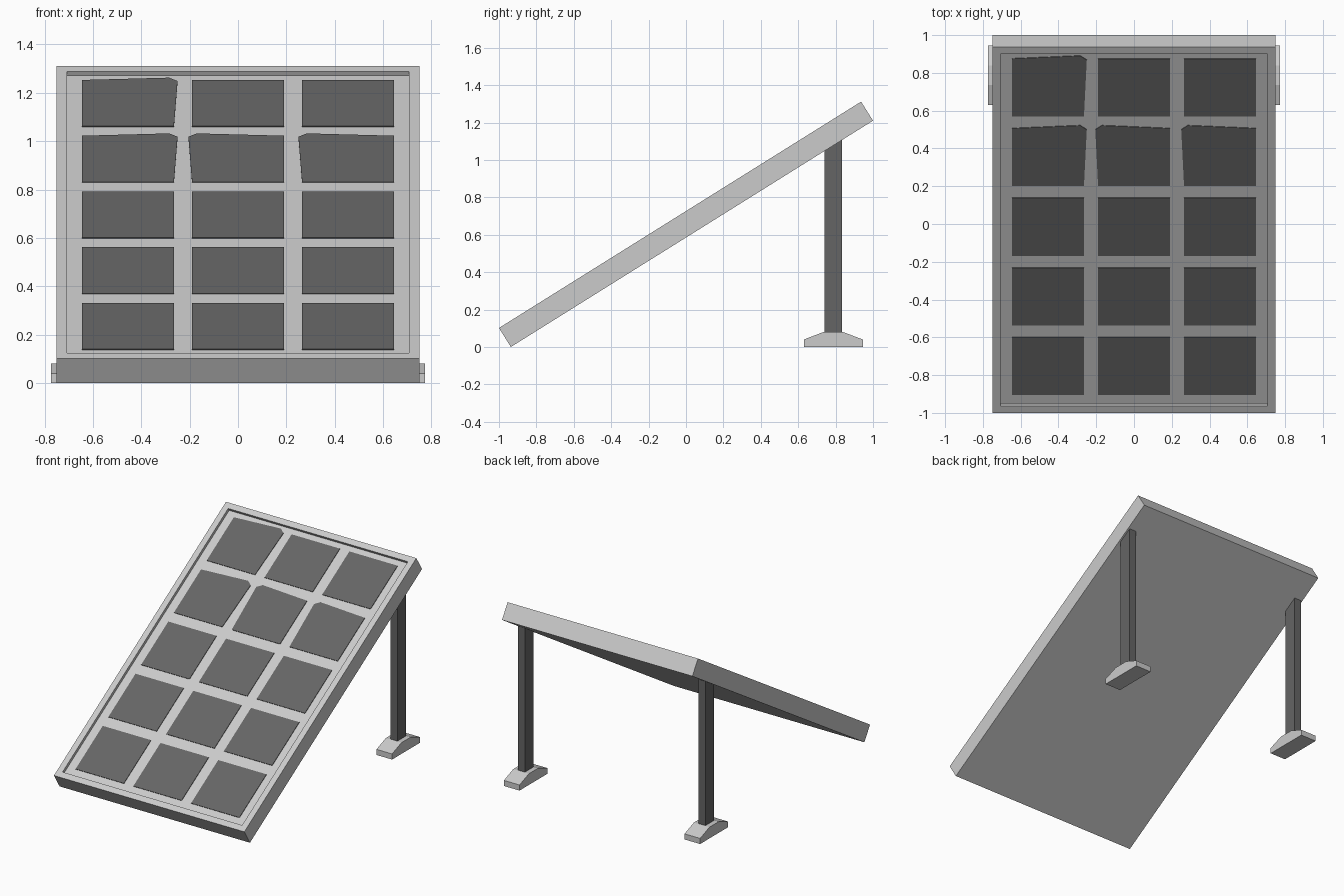
import bpy, bmesh
from math import radians, sin, cos
from mathutils import Matrix

if "Cube" in bpy.data.objects:
    bpy.data.objects.remove(bpy.data.objects["Cube"])

TILT = radians(32)
WIDTH, LENGTH, THICK = 1.5, 2.283, 0.12
BORDER, DEPTH = 0.06, 0.021
# Maps panel space (x, along slope, out of panel) to the world
TO_WORLD = Matrix.Translation((0, -1 + THICK * sin(TILT), 0)) @ Matrix.Rotation(TILT, 4, 'X')

dark = bpy.data.materials.new("dark_grey")
dark.diffuse_color = (0.13, 0.13, 0.13, 1)
dark.use_nodes = True
dark.node_tree.nodes["Principled BSDF"].inputs["Base Color"].default_value = dark.diffuse_color


def finish(name, bm, matrix=None, mat=None):
    bmesh.ops.recalc_face_normals(bm, faces=bm.faces)
    me = bpy.data.meshes.new(name)
    bm.to_mesh(me)
    bm.free()
    ob = bpy.data.objects.new(name, me)
    bpy.context.collection.objects.link(ob)
    if matrix:
        ob.matrix_world = matrix
    if mat:
        me.materials.append(mat)
    return ob


def extrude_outline(bm, points, vec):
    face = bm.faces.new([bm.verts.new(p) for p in points])
    new = bmesh.ops.extrude_face_region(bm, geom=[face], use_keep_orig=True)["geom"]
    bmesh.ops.translate(bm, verts=[g for g in new if isinstance(g, bmesh.types.BMVert)], vec=vec)


def box(bm, lo, hi):
    (x0, y0, z0), (x1, y1, z1) = lo, hi
    extrude_outline(bm, [(x0, y0, z0), (x1, y0, z0), (x1, y1, z0), (x0, y1, z0)], (0, 0, z1 - z0))


# Tilted tray: a slab with its top face inset and sunk
bm = bmesh.new()
box(bm, (-WIDTH / 2, 0, 0), (WIDTH / 2, LENGTH, THICK))
bm.faces.ensure_lookup_table()
bmesh.ops.recalc_face_normals(bm, faces=bm.faces)
top = max(bm.faces, key=lambda f: f.calc_center_median().z)
bmesh.ops.inset_region(bm, faces=[top], thickness=BORDER)
floor = bmesh.ops.extrude_face_region(bm, geom=[top])["geom"]
bmesh.ops.translate(bm, verts=[g for g in floor if isinstance(g, bmesh.types.BMVert)], vec=(0, 0, -DEPTH))
if top.is_valid:
    bmesh.ops.delete(bm, geom=[top], context='FACES_ONLY')
finish("panel_frame", bm, TO_WORLD)

# Dark cells, 3 x 5; a few have one skewed, clipped upper corner
CELL_W, CELL_H, COL, ROW, START = 0.38, 0.36, 0.455, 0.435, 0.1
skewed = {(0, 4): 1, (0, 3): 1, (1, 3): -1, (2, 3): -1}  # value: side of the corner
bm = bmesh.new()
for c in range(3):
    for r in range(5):
        cx, s0 = (c - 1) * COL, START + r * ROW
        s1, h = s0 + CELL_H, CELL_W / 2
        side = skewed.get((c, r), 0)
        d = side or 1
        pts = [(cx - d * h, s0), (cx + d * h, s0)]
        if side:
            pts += [(cx + d * (h + 0.015), s1 - 0.008), (cx + d * (h - 0.02), s1 + 0.018)]
        else:
            pts += [(cx + h, s1)]
        pts += [(cx - d * h, s1)]
        z = THICK - DEPTH - 0.002
        extrude_outline(bm, [(x, s, z) for x, s in pts], (0, 0, 0.006))
finish("cells", bm, TO_WORLD, dark)

# Rear legs and their feet, one per side
foot_profile = [(0.63, 0), (0.945, 0), (0.945, 0.04), (0.84, 0.08), (0.735, 0.08), (0.63, 0.04)]
for label, sx in (("left", -1), ("right", 1)):
    bm = bmesh.new()
    box(bm, (sx * 0.685, 0.74, 0.05), (sx * 0.738, 0.835, 1.12))
    finish(label + "_leg", bm, mat=dark)
    bm = bmesh.new()
    extrude_outline(bm, [(sx * 0.65, y, z) for y, z in foot_profile], (sx * 0.123, 0, 0))
    finish(label + "_foot", bm)
